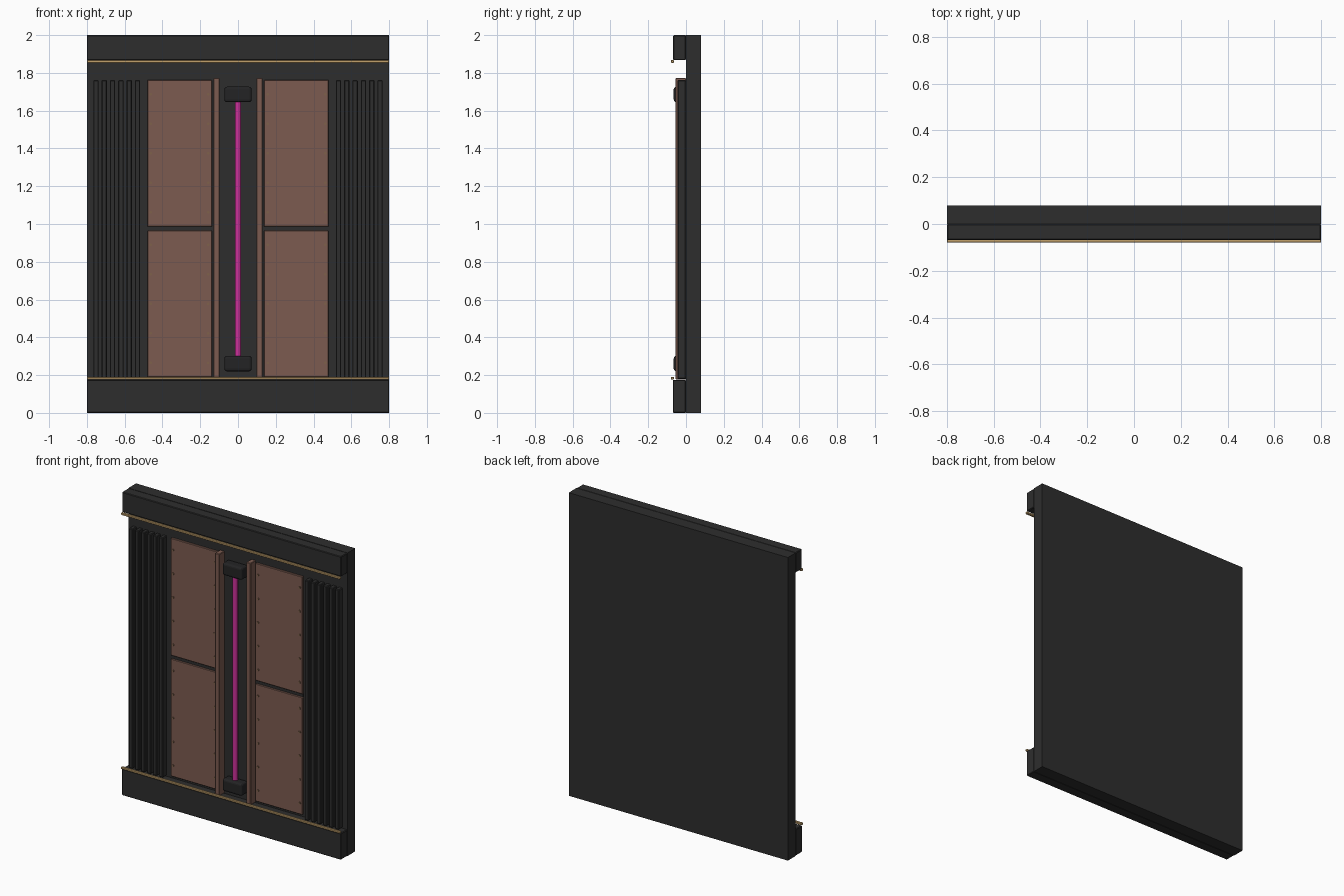
import bpy
import math
from mathutils import Vector

cube = bpy.data.objects.get("Cube")
if cube:
    bpy.data.objects.remove(cube, do_unlink=True)


def material(name, r, g, b):
    m = bpy.data.materials.new(name)
    m.use_nodes = True
    m.diffuse_color = (r, g, b, 1)
    m.node_tree.nodes["Principled BSDF"].inputs["Base Color"].default_value = (r, g, b, 1)
    return m


charcoal = material("charcoal metal", 0.027, 0.027, 0.027)
black = material("black metal", 0.017, 0.017, 0.018)
copper = material("copper plate", 0.20, 0.105, 0.08)
bronze = material("bronze rivet", 0.21, 0.12, 0.07)
gold = material("gold trim", 0.55, 0.36, 0.15)
magenta = material("magenta light", 0.60, 0.03, 0.32)


def box(name, x, y, z, mat, bevel=0.0, segments=1):
    """Box from (min, max) pairs on each axis."""
    lo, hi = Vector((x[0], y[0], z[0])), Vector((x[1], y[1], z[1]))
    bpy.ops.mesh.primitive_cube_add(size=1, location=(lo + hi) / 2)
    ob = bpy.context.object
    ob.name = name
    ob.scale = hi - lo
    bpy.ops.object.transform_apply(location=False, rotation=False, scale=True)
    ob.data.materials.append(mat)
    if bevel:
        mod = ob.modifiers.new("Bevel", "BEVEL")
        mod.width = bevel
        mod.segments = segments
    return ob


def rod(name, radius, depth, location, rotation, sides, mat):
    bpy.ops.mesh.primitive_cylinder_add(vertices=sides, radius=radius, depth=depth,
                                        location=location, rotation=rotation)
    ob = bpy.context.object
    ob.name = name
    ob.data.materials.append(mat)
    bpy.ops.object.shade_smooth_by_angle(angle=math.radians(40))
    return ob


# Wall slab with a heavy beam at top and bottom
box("wall_slab", (-0.8, 0.8), (0, 0.08), (0, 2), charcoal)
box("bottom_beam", (-0.8, 0.8), (-0.07, 0), (0, 0.175), charcoal, 0.004)
box("top_beam", (-0.8, 0.8), (-0.068, 0), (1.868, 2), charcoal, 0.004)

# Gold trim rails along the beams
for name, z in (("bottom_trim", 0.176), ("top_trim", 1.853)):
    box(name, (-0.8, 0.8), (-0.08, -0.064), (z, z + 0.015), gold, 0.003)

for side, s in (("left", 1), ("right", -1)):
    def span(a, b):
        return sorted((s * a, s * b))

    # Vertical ribs on the outer part of the wall
    for i in range(6):
        x = 0.532 + i * 0.044
        box(f"{side}_rib_{i + 1}", span(x - 0.014, x + 0.014), (-0.045, 0),
            (0.18, 1.762), charcoal, 0.004)

    # Copper pillar beside the central channel
    box(f"{side}_pillar", span(0.098, 0.13), (-0.055, 0), (0.176, 1.772), copper, 0.003)

    # Upper and lower copper panels, riveted along both edges
    for level, low, high in (("lower", 0.19, 0.965), ("upper", 0.987, 1.762)):
        box(f"{side}_{level}_panel", span(0.137, 0.48), (-0.015, 0), (low, high), copper, 0.003)
        for edge in (0.158, 0.462):
            for i in range(5):
                z = low + 0.075 + i * (high - low - 0.15) / 4
                rod(f"{side}_{level}_rivet", 0.007, 0.008, (s * edge, -0.017, z),
                    (math.pi / 2, 0, 0), 8, bronze)

    # Dark bar across the gap between the panels
    box(f"{side}_divider", span(0.137, 0.48), (-0.006, 0), (0.965, 0.987), charcoal)

# Central light tube held by two sockets
rod("light_tube", 0.017, 1.37, (0, -0.03, 0.972), (0, 0, 0), 16, magenta)
for name, z in (("bottom_socket", 0.22), ("top_socket", 1.645)):
    box(name, (-0.072, 0.072), (-0.065, 0), (z, z + 0.082), black, 0.014, 3)
